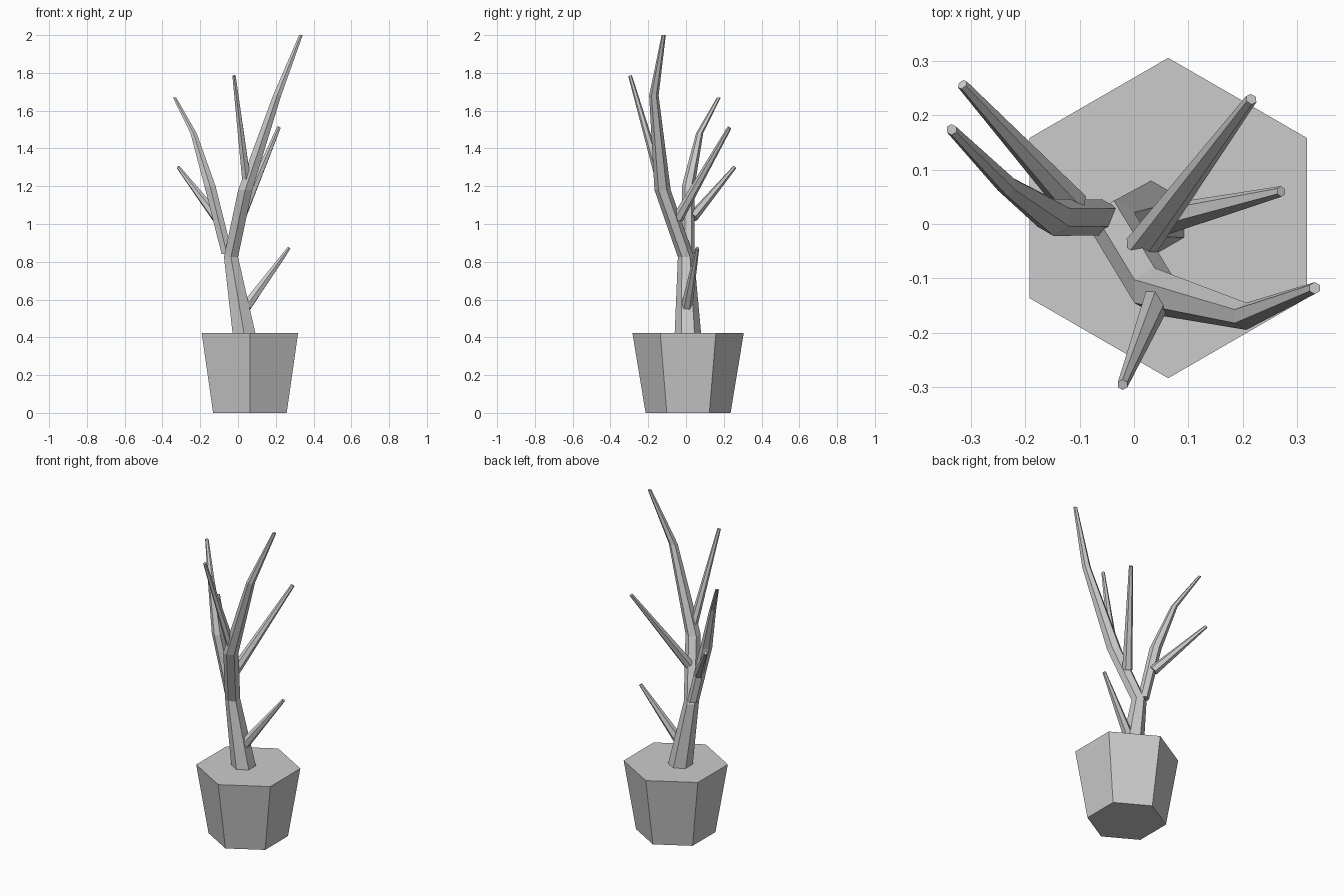
import bpy, bmesh, math
from mathutils import Vector

if "Cube" in bpy.data.objects:
    bpy.data.objects.remove(bpy.data.objects["Cube"])

UP = Vector((0, 0, 1))


def loft(name, stations, tilt=False, sides=6):
    """Hexagonal tube through (x, y, z, radius) stations; tilt squares rings to the path."""
    bm = bmesh.new()
    pts = [Vector(s[:3]) for s in stations]
    rings = []
    for i, s in enumerate(stations):
        d = pts[min(i + 1, len(pts) - 1)] - pts[max(i - 1, 0)]
        q = UP.rotation_difference(d.normalized())
        ring = []
        for k in range(sides):
            a = math.pi / 2 + k * math.tau / sides
            v = Vector((math.cos(a), math.sin(a), 0)) * s[3]
            if tilt:
                v = q @ v
            ring.append(bm.verts.new(pts[i] + v))
        rings.append(ring)
    for lo, hi in zip(rings, rings[1:]):
        for k in range(sides):
            n = (k + 1) % sides
            bm.faces.new((lo[k], lo[n], hi[n], hi[k]))
    bm.faces.new(rings[0][::-1])
    bm.faces.new(rings[-1])
    bmesh.ops.recalc_face_normals(bm, faces=bm.faces)
    me = bpy.data.meshes.new(name)
    bm.to_mesh(me)
    bm.free()
    ob = bpy.data.objects.new(name, me)
    bpy.context.collection.objects.link(ob)
    return ob


# Pot
loft("pot", [(0.063, 0.011, 0, 0.225), (0.063, 0.011, 0.424, 0.295)])

# Trunk continuing into the tallest limb
loft("trunk", [(0.032, 0.01, 0.42, 0.07), (-0.037, 0, 0.825, 0.043),
               (0.038, -0.124, 1.18, 0.043), (0.207, -0.17, 1.68, 0.025),
               (0.333, -0.118, 2.0, 0.011)])

# Left limb
loft("left_limb", [(-0.058, 0.012, 0.84, 0.033), (-0.148, 0.012, 1.2, 0.034),
                   (-0.235, 0.072, 1.48, 0.019), (-0.336, 0.174, 1.67, 0.010)])

# Straight side branches
loft("left_branch", [(-0.112, 0.035, 1.035, 0.029), (-0.316, 0.257, 1.30, 0.010)], True)
loft("right_branch", [(0.012, -0.043, 1.03, 0.030), (0.216, 0.23, 1.51, 0.011)], True)
loft("low_branch", [(0.045, 0.005, 0.565, 0.030), (0.271, 0.060, 0.874, 0.010)], True)
loft("front_branch", [(0.046, -0.132, 1.22, 0.026), (-0.021, -0.296, 1.785, 0.010)], True)
